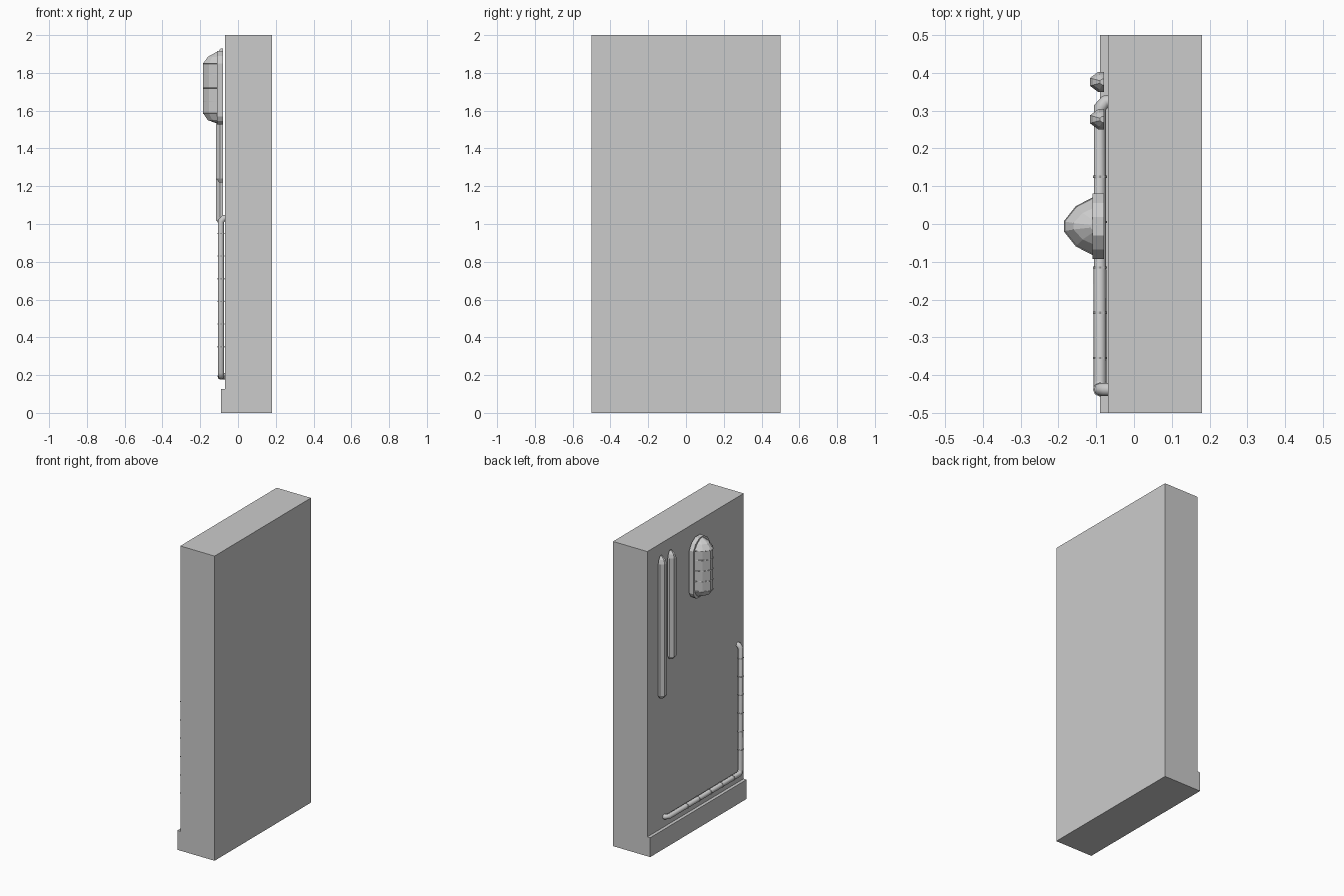
import bpy, bmesh, math
from mathutils import Vector

if "Cube" in bpy.data.objects:
    bpy.data.objects.remove(bpy.data.objects["Cube"])

BACK = -0.08  # rear plane of the fittings on the wall


def box(name, lo, hi):
    lo, hi = Vector(lo), Vector(hi)
    bpy.ops.mesh.primitive_cube_add(size=1, location=(lo + hi) / 2)
    ob = bpy.context.object
    ob.name = name
    ob.scale = hi - lo
    return ob


def loft(name, y, levels, section):
    """Stack scaled copies of a section: levels are (z, half width, depth)."""
    bm = bmesh.new()
    rings = [[bm.verts.new((BACK - d * b, y + w * a, z)) for a, b in section]
             for z, w, d in levels]
    n = len(section)
    for r0, r1 in zip(rings, rings[1:]):
        for i in range(n):
            j = (i + 1) % n
            bm.faces.new((r0[i], r0[j], r1[j], r1[i]))
    bm.faces.new(rings[0])
    bm.faces.new(rings[-1])
    bmesh.ops.recalc_face_normals(bm, faces=bm.faces)
    me = bpy.data.meshes.new(name)
    bm.to_mesh(me)
    bm.free()
    ob = bpy.data.objects.new(name, me)
    bpy.context.collection.objects.link(ob)
    return ob


def pipe(name, points, radius, cyclic=False, res=2):
    cu = bpy.data.curves.new(name, 'CURVE')
    cu.dimensions = '3D'
    cu.bevel_depth = radius
    cu.bevel_resolution = res
    cu.use_fill_caps = True
    sp = cu.splines.new('POLY')
    sp.points.add(len(points) - 1)
    for p, co in zip(sp.points, points):
        p.co = (*co, 1)
    sp.use_cyclic_u = cyclic
    ob = bpy.data.objects.new(name, cu)
    bpy.context.collection.objects.link(ob)
    bpy.ops.object.select_all(action='DESELECT')
    ob.select_set(True)
    bpy.context.view_layer.objects.active = ob
    bpy.ops.object.convert(target='MESH')
    return bpy.context.object


# wall and skirting
box("wall", (-0.069, -0.5, 0), (0.18, 0.5, 2))
box("skirting", (-0.09, -0.5, 0), (-0.069, 0.5, 0.127))

# domed wall lamp with backing plate
half = [(1, 0), (1, 0.29), (0.7, 0.7), (0.17, 1)]
dome = half + [(-a, b) for a, b in reversed(half)]
flat = [(1, 0), (1, 1), (-1, 1), (-1, 0)]
LY = -0.006
loft("lamp_dome", LY, [(1.535, 0.045, 0.04), (1.55, 0.058, 0.08), (1.585, 0.074, 0.104),
                       (1.85, 0.074, 0.104), (1.885, 0.05, 0.08), (1.91, 0.02, 0.035)], dome)
loft("lamp_plate", LY, [(1.527, 0.05, 0.03), (1.545, 0.074, 0.03), (1.57, 0.087, 0.03),
                        (1.85, 0.087, 0.03), (1.89, 0.062, 0.03), (1.915, 0.025, 0.03)], flat)
# thin cage wires round the dome
for z in (1.585, 1.65, 1.72, 1.79, 1.85):
    pipe("lamp_cage_wire", [(BACK - 0.104 * b, LY + 0.074 * a, z) for a, b in dome], 0.002, res=0)

# two vertical tube fittings
half = [(1, 0), (1, 0.4), (0.4, 1)]
tube = half + [(-a, b) for a, b in reversed(half)]
for y, z0 in ((0.376, 1.0), (0.277, 1.22)):
    loft("light_tube", y, [(z0, 0.015, 0.02), (z0 + 0.02, 0.027, 0.036),
                           (1.885, 0.027, 0.036), (1.91, 0.02, 0.028), (1.93, 0.008, 0.01)], tube)

# L-shaped pipe whose ends turn into the wall
X, PY, PZ, R = -0.09, -0.438, 0.194, 0.017
pipe("wall_pipe", [(-0.06, PY, 1.033), (-0.076, PY, 1.031), (X, PY, 1.015),
                   (X, PY, PZ + 0.02), (X, PY + 0.006, PZ + 0.006), (X, PY + 0.02, PZ),
                   (X, 0.308, PZ), (-0.076, 0.324, PZ), (-0.06, 0.326, PZ)], R)

# pipe joint rings
for i in range(6):
    bpy.ops.mesh.primitive_cylinder_add(vertices=8, radius=R + 0.002, depth=0.006,
                                        location=(X, PY, 0.35 + 0.12 * i))
    bpy.context.object.name = "pipe_joint"
for i in range(5):
    bpy.ops.mesh.primitive_cylinder_add(vertices=8, radius=R + 0.002, depth=0.006,
                                        location=(X, -0.355 + 0.12 * i, PZ),
                                        rotation=(math.pi / 2, 0, 0))
    bpy.context.object.name = "pipe_joint"
